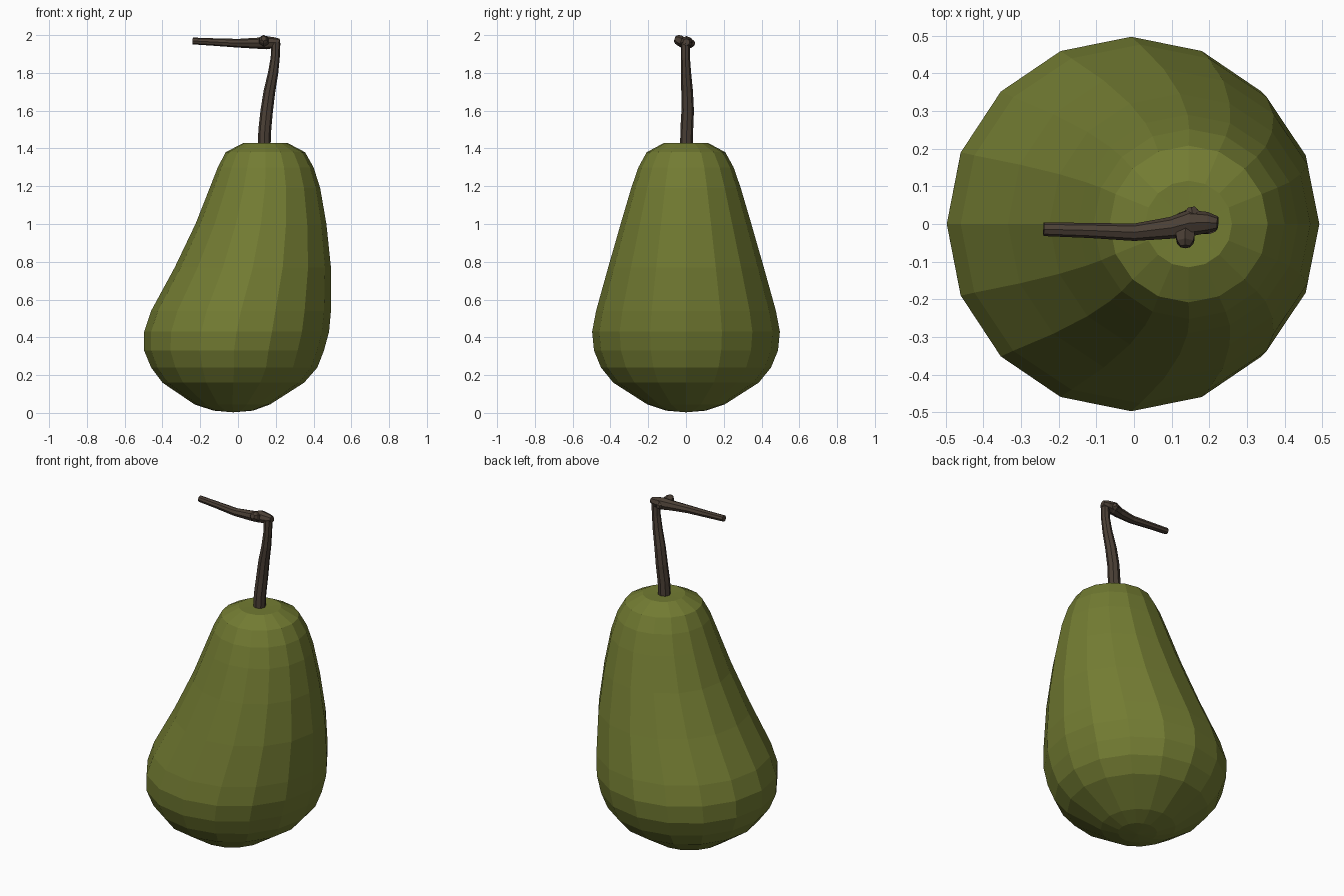
import bpy, bmesh, math
from mathutils import Vector

if "Cube" in bpy.data.objects:
    bpy.data.objects.remove(bpy.data.objects["Cube"])


def material(name, rgb):
    m = bpy.data.materials.new(name)
    m.diffuse_color = (*rgb, 1)
    m.use_nodes = True
    m.node_tree.nodes["Principled BSDF"].inputs["Base Color"].default_value = m.diffuse_color
    return m


green = material("pear green", (0.17, 0.20, 0.032))
brown = material("stem brown", (0.07, 0.05, 0.036))


def finish(bm, name, mat):
    bmesh.ops.recalc_face_normals(bm, faces=bm.faces)
    me = bpy.data.meshes.new(name)
    bm.to_mesh(me)
    bm.free()
    me.materials.append(mat)
    ob = bpy.data.objects.new(name, me)
    bpy.context.collection.objects.link(ob)
    return ob


def bridge(bm, rings, start=None, end=None):
    """Skin a list of vertex rings; close ends with a fan or a flat cap."""
    n = len(rings[0])
    for a, b in zip(rings, rings[1:]):
        for i in range(n):
            j = (i + 1) % n
            bm.faces.new((a[i], a[j], b[j], b[i]))
    for ring, tip in ((rings[0], start), (rings[-1], end)):
        if tip is None:
            bm.faces.new(ring)
        else:
            t = bm.verts.new(tip)
            for i in range(n):
                bm.faces.new((ring[i], ring[(i + 1) % n], t))


# Fruit: 16-sided leaning rings (z, left x, right x, half depth)
profile = [
    (0.012, -0.13, 0.08, 0.105), (0.045, -0.23, 0.17, 0.205),
    (0.16, -0.40, 0.35, 0.385), (0.24, -0.46, 0.42, 0.45),
    (0.33, -0.497, 0.455, 0.487), (0.43, -0.497, 0.482, 0.497),
    (0.54, -0.46, 0.492, 0.476), (0.77, -0.335, 0.492, 0.412),
    (1.00, -0.225, 0.468, 0.346), (1.19, -0.15, 0.435, 0.29),
    (1.30, -0.107, 0.40, 0.252), (1.38, -0.065, 0.355, 0.208),
    (1.43, 0.03, 0.26, 0.115),
]
bm = bmesh.new()
rings = []
for z, x0, x1, ry in profile:
    cx, rx = (x0 + x1) / 2, (x1 - x0) / 2
    rings.append([bm.verts.new((cx + rx * math.cos(math.tau * i / 16),
                                ry * math.sin(math.tau * i / 16), z))
                  for i in range(16)])
bridge(bm, rings, (-0.025, 0, 0.003), (0.145, 0, 1.427))
finish(bm, "pear_body", green)


def tube(name, path, side, n=8):
    """Tube along (x, y, z, radius) points; side fixes the ring direction."""
    pts = [Vector(p[:3]) for p in path]
    bm = bmesh.new()
    rings = []
    for k, p in enumerate(pts):
        d = (pts[min(k + 1, len(pts) - 1)] - pts[max(k - 1, 0)]).normalized()
        u = d.cross(Vector(side)).normalized()
        v = d.cross(u)
        r = path[k][3]
        rings.append([bm.verts.new(p + r * (u * math.cos(math.tau * i / n)
                                            + v * math.sin(math.tau * i / n)))
                      for i in range(n)])
    bridge(bm, rings)
    return finish(bm, name, brown)


# Upright stem
tube("stem", [(0.138, 0.003, 1.40, 0.034), (0.142, 0.004, 1.50, 0.034),
              (0.152, 0.009, 1.60, 0.033), (0.166, 0.006, 1.70, 0.031),
              (0.186, 0.0, 1.80, 0.027), (0.197, -0.003, 1.88, 0.024),
              (0.200, -0.003, 1.96, 0.024)], (0, 1, 0))
# Horizontal twig, thick at the elbow
tube("twig", [(0.222, 0.002, 1.963, 0.018), (0.195, 0.004, 1.96, 0.028),
              (0.15, 0.003, 1.96, 0.035), (0.10, -0.010, 1.957, 0.029),
              (0.0, -0.022, 1.957, 0.023), (-0.12, -0.017, 1.963, 0.020),
              (-0.24, -0.014, 1.969, 0.018)], (0, 1, 0))
# Little knot on the front and a swelling on the back of the elbow
tube("knot", [(0.14, -0.005, 1.955, 0.022), (0.136, -0.032, 1.970, 0.029),
              (0.136, -0.048, 1.978, 0.025), (0.136, -0.060, 1.982, 0.014)],
     (1, 0, 0), 6)
tube("elbow_swelling", [(0.155, 0.0, 1.955, 0.03), (0.155, 0.030, 1.957, 0.023),
                        (0.152, 0.045, 1.957, 0.011)], (1, 0, 0), 6)
